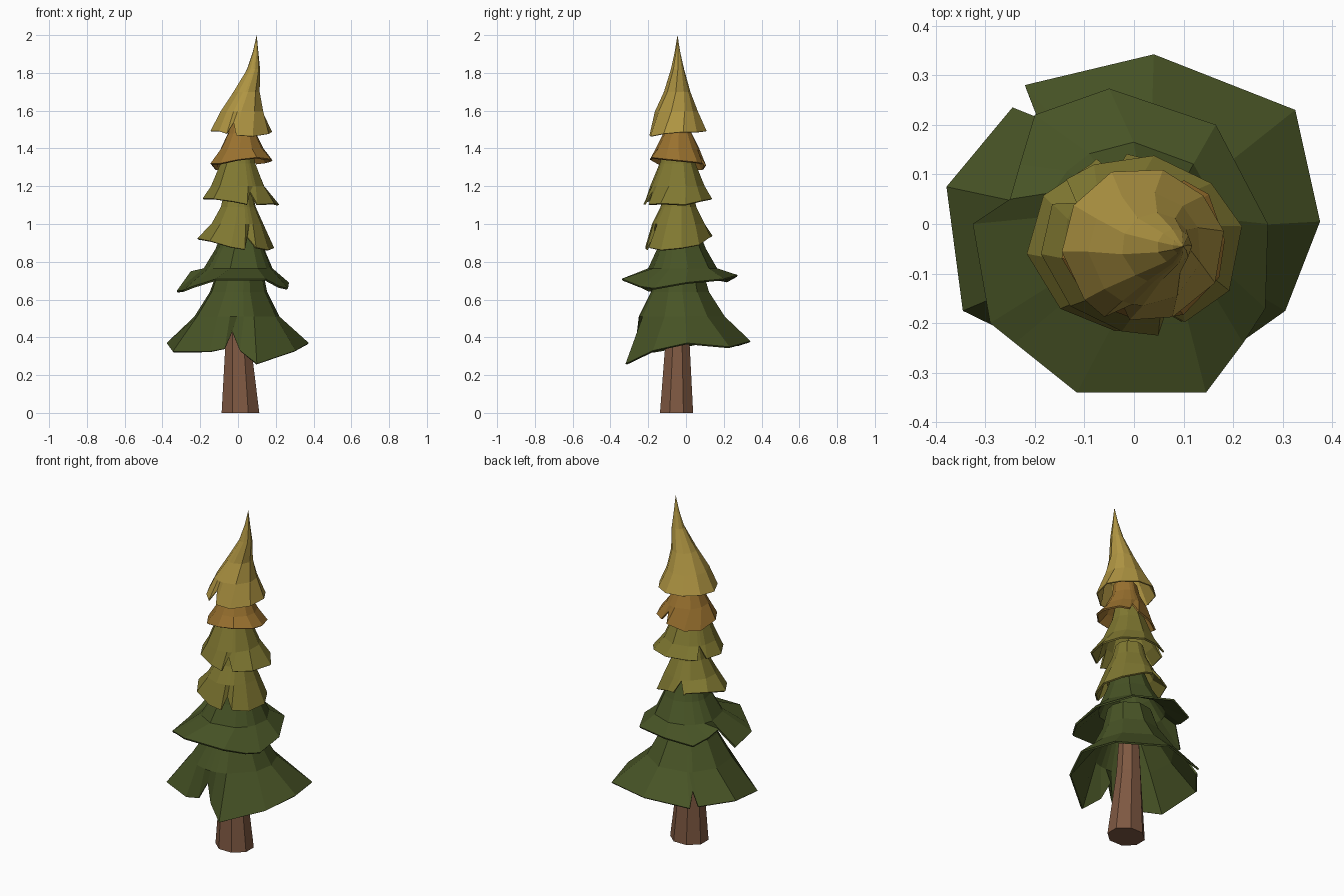
import bpy, bmesh, math, random

if "Cube" in bpy.data.objects:
    bpy.data.objects.remove(bpy.data.objects["Cube"])
random.seed(4)


def mat(name, col):
    m = bpy.data.materials.new(name)
    m.diffuse_color = (*col, 1)
    m.use_nodes = True
    m.node_tree.nodes["Principled BSDF"].inputs["Base Color"].default_value = m.diffuse_color
    return m


BARK = mat("brown bark", (0.21, 0.098, 0.054))
DARK = mat("dark green", (0.064, 0.088, 0.019))
OLIVE = mat("olive green", (0.216, 0.188, 0.031))
ORANGE = mat("orange brown", (0.32, 0.165, 0.028))
GOLD = mat("gold yellow", (0.43, 0.30, 0.055))


def loft(name, material, rim, rings, tip=None, thick=0.01, cap=False):
    """Skirt from a rim (x, y, z points, counter-clockwise) through rings (cx, cy, radius, z, twist)."""
    cx = sum(p[0] for p in rim) / len(rim)
    cy = sum(p[1] for p in rim) / len(rim)
    angs = [math.atan2(p[1] - cy, p[0] - cx) for p in rim]
    bm = bmesh.new()
    rows = [[bm.verts.new(p) for p in rim]]
    for x, y, r, z, tw in rings:
        rows.append([bm.verts.new((x + r * math.cos(a + tw), y + r * math.sin(a + tw), z)) for a in angs])
    n = len(rim)
    for lo, hi in zip(rows, rows[1:]):
        for i in range(n):
            j = (i + 1) % n
            bm.faces.new((lo[i], lo[j], hi[j], hi[i]))
    if tip:
        t = bm.verts.new(tip)
        for i in range(n):
            bm.faces.new((rows[-1][i], rows[-1][(i + 1) % n], t))
    if cap:
        bm.faces.new(rows[0][::-1])
        bm.faces.new(rows[-1])
    me = bpy.data.meshes.new(name)
    bm.to_mesh(me)
    bm.free()
    me.materials.append(material)
    ob = bpy.data.objects.new(name, me)
    bpy.context.collection.objects.link(ob)
    if thick:
        s = ob.modifiers.new("thickness", 'SOLIDIFY')
        s.thickness = thick
        s.offset = -1
    return ob


def ragged_rim(cx, cy, rx, ry, z, tilt, notches, n=10):
    """Tilted oval rim with uneven points and narrow notches at the given angles in degrees."""
    pts = []
    angs = [(math.tau * (i + 0.2) / n + random.uniform(-.08, .08), 0) for i in range(n)]
    for d in notches:
        a = math.radians(d) % math.tau
        angs = [q for q in angs if abs(q[0] - a) > 0.2]
        angs += [(a - 0.15, 0), (a, 1), (a + 0.15, 0)]
    for a, notch in sorted(angs):
        k = 0.78 if notch else random.uniform(0.95, 1.02)
        c, s = math.cos(a), math.sin(a)
        dz = 0.06 if notch else random.uniform(-.01, .01)
        pts.append((cx + rx * k * c, cy + ry * k * s, z + tilt[0] * c + tilt[1] * s + dz))
    return pts


# trunk
base = [(0.013 + 0.108 * math.cos(math.tau * (i + .5) / 8),
         -0.05 + 0.095 * math.sin(math.tau * (i + .5) / 8), 0) for i in range(8)]
loft("trunk", BARK, base, [(0, -0.045, 0.07, 0.38, 0), (0, -0.04, 0.05, 0.72, 0)], thick=0, cap=True)

# bottom skirt
rim1 = [(0.375, 0.005, .37), (0.325, 0.23, .35), (0.04, 0.342, .38), (-0.22, 0.28, .36), (-0.195, 0.215, .43),
        (-0.245, 0.235, .36), (-0.378, 0.075, .37), (-0.345, -0.175, .325), (-0.15, -0.27, .325),
        (-0.07, -0.27, .34), (-0.03, -0.24, .43), (0.01, -0.27, .33), (0.1, -0.32, .26), (0.305, -0.175, .33)]
loft("bottom_skirt", DARK, rim1, [(-.01, -.02, .23, .51, 0), (0, -.03, .155, .64, 0), (.01, -.03, .12, .76, 0)])

# second skirt
rim2 = [(0.27, 0.0, .69), (0.165, 0.2, .71), (-0.05, 0.273, .73), (-0.2, 0.22, .70), (-0.23, 0.12, .72),
        (-0.25, 0.05, .75), (-0.325, 0.0, .645), (-0.29, -0.2, .65), (-0.24, -0.24, .67),
        (-0.115, -0.34, .71), (0.145, -0.34, .71), (0.22, -0.24, .67), (0.265, -0.17, .66)]
loft("second_skirt", DARK, rim2, [(0, -.02, .185, .765, 0), (.01, -.025, .13, .87, 0), (.01, -.03, .09, .98, 0)])

# olive skirts
loft("third_skirt", OLIVE, ragged_rim(-.01, -.04, .205, .18, .905, (-.03, .025), [-68, 100]),
     [(-.005, -.04, .14, 1.0, .1), (0, -.04, .095, 1.09, .15), (0, -.04, .075, 1.17, .15)])
loft("fourth_skirt", OLIVE, ragged_rim(.015, -.04, .205, .185, 1.125, (-.015, .01), [-72, 145]),
     [(0, -.045, .145, 1.2, .1), (0, -.045, .095, 1.32, .15), (.01, -.045, .07, 1.40, .15)])

# orange skirt
loft("fifth_skirt", ORANGE, ragged_rim(.02, -.045, .172, .155, 1.325, (.018, -.025), [70]),
     [(.02, -.045, .115, 1.40, .1), (.02, -.045, .075, 1.48, .15), (.025, -.045, .065, 1.54, .15)])

# bent gold top
loft("tree_top", GOLD, ragged_rim(.018, -.045, .172, .158, 1.485, (-.01, .012), [-108]),
     [(.022, -.05, .115, 1.595, .1), (.045, -.047, .07, 1.70, .25), (.082, -.045, .035, 1.82, .4),
      (.093, -.045, .015, 1.91, .5)], tip=(.099, -.045, 2.0), thick=0.006)
